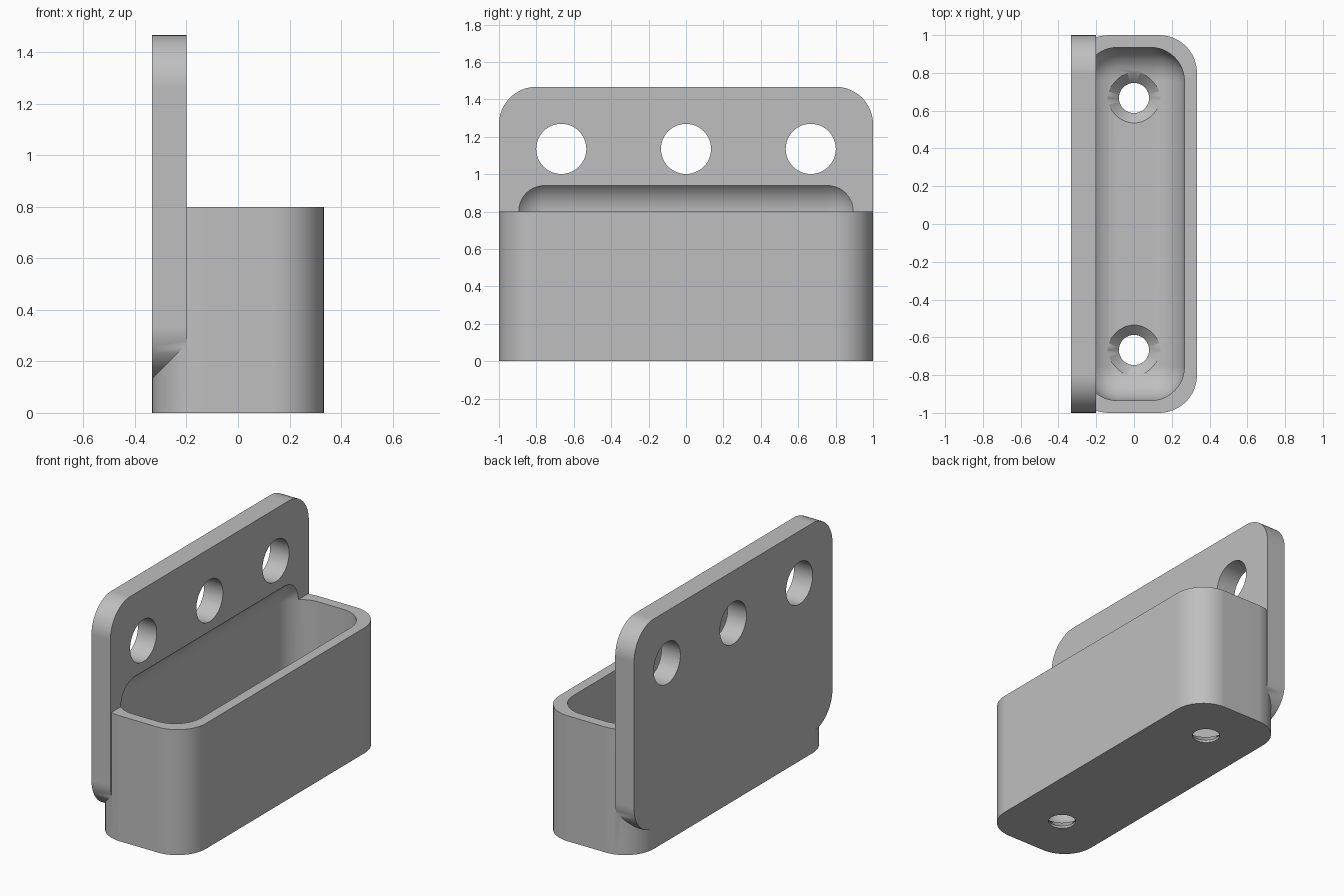
import bpy, bmesh, math
from mathutils import Matrix, Vector

cube = bpy.data.objects.get("Cube")
if cube:
    bpy.data.objects.remove(cube, do_unlink=True)

HALF_X = 1 / 3
PLATE_T = 0.133

grey = bpy.data.materials.new("plain grey")
grey.use_nodes = True
grey.diffuse_color = (0.52, 0.52, 0.52, 1)
grey.node_tree.nodes["Principled BSDF"].inputs["Base Color"].default_value = (0.52, 0.52, 0.52, 1)


def finish(bm, name):
    bmesh.ops.recalc_face_normals(bm, faces=bm.faces)
    mesh = bpy.data.meshes.new(name)
    bm.to_mesh(mesh)
    bm.free()
    mesh.materials.append(grey)
    obj = bpy.data.objects.new(name, mesh)
    bpy.context.collection.objects.link(obj)
    return obj


def block(name, lo, hi, radius, axis=None, segments=12):
    """Box from lo to hi; rounds the edges along one axis, or all edges."""
    lo, hi = Vector(lo), Vector(hi)
    bm = bmesh.new()
    bmesh.ops.create_cube(bm, size=1)
    for v in bm.verts:
        v.co = Vector([(a + b) / 2 + c * (b - a) for a, b, c in zip(lo, hi, v.co)])
    edges = [e for e in bm.edges if axis is None
             or abs((e.verts[0].co - e.verts[1].co).normalized()[axis]) > 0.9]
    bmesh.ops.bevel(bm, geom=edges, offset=radius, offset_type='OFFSET',
                    segments=segments, profile=0.5, affect='EDGES')
    return finish(bm, name)


def cone(name, centre, r1, r2, depth, along_x=False):
    bm = bmesh.new()
    matrix = Matrix.Translation(centre)
    if along_x:
        matrix = matrix @ Matrix.Rotation(math.pi / 2, 4, 'Y')
    bmesh.ops.create_cone(bm, cap_ends=True, segments=48, radius1=r1,
                          radius2=r2, depth=depth, matrix=matrix)
    return finish(bm, name)


def combine(target, tool, operation):
    bpy.context.view_layer.objects.active = target
    mod = target.modifiers.new("join or cut", 'BOOLEAN')
    mod.operation = operation
    mod.solver = 'EXACT'
    mod.object = tool
    bpy.ops.object.modifier_apply(modifier=mod.name)
    bpy.data.objects.remove(tool, do_unlink=True)


# Tray body with rounded upright corners
holder = block("wall_mounted_tray", (-HALF_X, -1, 0), (HALF_X, 1, 0.8), 0.2, axis=2)

# Tall mounting plate flush with the rear of the tray
plate = block("mounting_plate", (-HALF_X, -1, 0.133), (PLATE_T - HALF_X, 1, 1.467), 0.2, axis=0)
combine(holder, plate, 'UNION')

# Pocket rounded on every edge, scooping slightly into the plate
pocket = block("pocket", (-0.267, -0.935, 0.067), (0.267, 0.935, 0.98), 0.18)
combine(holder, pocket, 'DIFFERENCE')

# Three mounting holes through the plate
for y in (-0.667, 0, 0.667):
    hole = cone("plate_hole", (-0.267, y, 1.135), 0.134, 0.134, 0.4, along_x=True)
    combine(holder, hole, 'DIFFERENCE')

# Two countersunk screw holes through the floor
for y in (-0.667, 0.667):
    combine(holder, cone("screw_hole", (0, y, 0), 0.08, 0.08, 0.3), 'DIFFERENCE')
    sink = cone("countersink", (0, y, 0.045), 0.08, 0.14, 0.06)
    combine(holder, sink, 'DIFFERENCE')

# Smooth curves with crisp edges
bpy.ops.object.select_all(action='DESELECT')
holder.select_set(True)
bpy.context.view_layer.objects.active = holder
bpy.ops.object.shade_smooth_by_angle(angle=math.radians(30))
weighted = holder.modifiers.new("even shading", 'WEIGHTED_NORMAL')
weighted.keep_sharp = True
